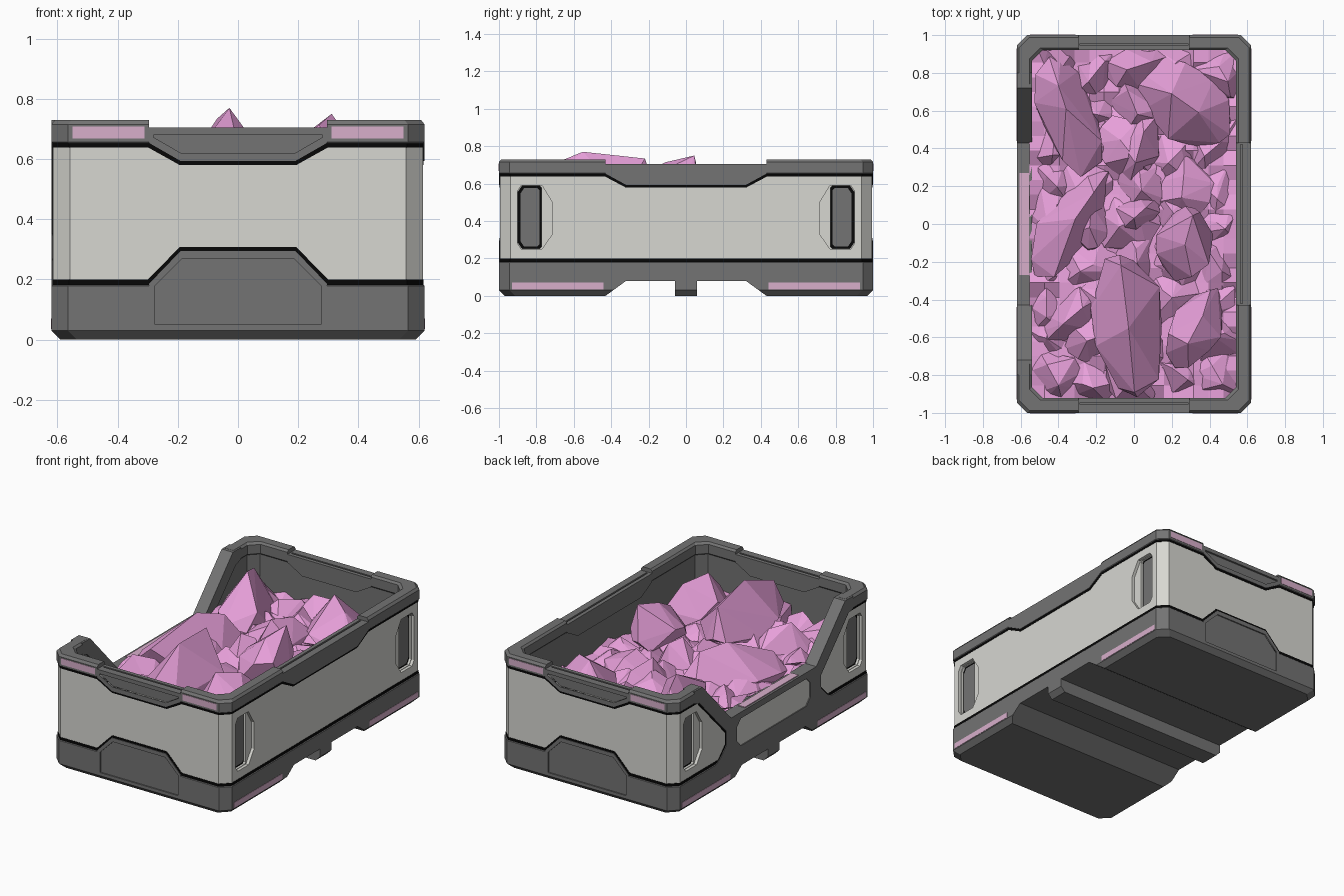
import bpy, bmesh, math, random
from mathutils import Vector, Matrix

random.seed(7)
cube = bpy.data.objects.get("Cube")
if cube:
    bpy.data.objects.remove(cube)


def material(name, r, g, b):
    m = bpy.data.materials.new(name)
    m.use_nodes = True
    m.diffuse_color = (r, g, b, 1)
    m.node_tree.nodes["Principled BSDF"].inputs["Base Color"].default_value = (r, g, b, 1)
    return m


PANEL = material("light grey panel", 0.68, 0.68, 0.64)
TRIM = material("dark grey trim", 0.172, 0.172, 0.172)
SEAM = material("black seam", 0.002, 0.002, 0.002)
GLOW = material("pale pink strip", 0.69, 0.43, 0.60)
CRYSTAL = material("pink crystal", 0.88, 0.385, 0.77)

HX, HY, CH = 0.62, 1.0, 0.055


def finish(name, bm, mat):
    bmesh.ops.recalc_face_normals(bm, faces=bm.faces)
    me = bpy.data.meshes.new(name)
    bm.to_mesh(me)
    bm.free()
    if mat:
        me.materials.append(mat)
    ob = bpy.data.objects.new(name, me)
    bpy.context.collection.objects.link(ob)
    return ob


def octagon(inset, z):
    x, y = HX - inset, HY - inset
    return [(x, CH - y, z), (x, y - CH, z), (x - CH, y, z), (CH - x, y, z),
            (-x, y - CH, z), (-x, CH - y, z), (CH - x, -y, z), (x - CH, -y, z)]


def loft(name, profile, mat, ring=True):
    """Sweep an (inset, z) profile round the chamfered outline."""
    bm = bmesh.new()
    loops = [[bm.verts.new(p) for p in octagon(*level)] for level in profile]
    pairs = list(zip(loops, loops[1:]))
    if ring:
        pairs.append((loops[-1], loops[0]))
    else:
        bm.faces.new(loops[0])
        bm.faces.new(loops[-1])
    for a, b in pairs:
        for i in range(8):
            j = (i + 1) % 8
            bm.faces.new((a[i], a[j], b[j], b[i]))
    return finish(name, bm, mat)


def place(side, u, z, inset):
    return {"front": (u, inset - HY, z), "back": (-u, HY - inset, z),
            "right": (HX - inset, u, z), "left": (inset - HX, -u, z)}[side]


def plate(name, side, pts, outer, inner, mat=None):
    """Prism from a (u, z) outline on one side, between two insets."""
    bm = bmesh.new()
    a = [bm.verts.new(place(side, u, z, outer)) for u, z in pts]
    b = [bm.verts.new(place(side, u, z, inner)) for u, z in pts]
    bm.faces.new(a)
    bm.faces.new(b)
    for i in range(len(a)):
        j = (i + 1) % len(a)
        bm.faces.new((a[i], a[j], b[j], b[i]))
    return finish(name, bm, mat)


def mirror(half):
    return half + [(-u, z) for u, z in reversed(half)]


def rect(u0, u1, z0, z1):
    return [(u0, z0), (u1, z0), (u1, z1), (u0, z1)]


def flip(s, pts):
    return [(s * u, z) for u, z in pts]


def cut(objects, cutters):
    for ob in objects:
        for c in cutters:
            mod = ob.modifiers.new("cut", "BOOLEAN")
            mod.object, mod.operation, mod.solver = c, "DIFFERENCE", "EXACT"
        dg = bpy.context.evaluated_depsgraph_get()
        me = bpy.data.meshes.new_from_object(ob.evaluated_get(dg))
        ob.modifiers.clear()
        ob.data = me
    for c in cutters:
        bpy.data.objects.remove(c)


# Shell rings
base = loft("base", [(0.03, 0), (0, 0.03), (0, 0.178), (0.008, 0.186)], TRIM, ring=False)
lower_seam = loft("lower_seam", [(0.004, 0.17), (0.004, 0.199), (0.05, 0.199), (0.05, 0.17)], SEAM)
body = loft("side_panels", [(0.006, 0.15), (0.006, 0.67), (0.06, 0.67), (0.06, 0.15)], PANEL)
liner = loft("inner_walls", [(0.05, 0.1), (0.05, 0.69), (0.07, 0.69), (0.07, 0.1)], TRIM)
upper_seam = loft("upper_seam", [(0.004, 0.639), (0.004, 0.67), (0.05, 0.67), (0.05, 0.639)], SEAM)
rim = loft("rim", [(0.006, 0.65), (0, 0.656), (0, 0.715), (0.012, 0.73),
                   (0.068, 0.73), (0.08, 0.718), (0.08, 0.66), (0.07, 0.65)], TRIM)

# Stepped trim in the middle of the walls
dips, rises, dip_seams, rise_seams = [], [], [], []
for side, wide, narrow in (("front", 0.295, 0.19), ("back", 0.295, 0.19), ("right", 0.43, 0.32)):
    dips.append(plate(side + "_rim_drop", side, mirror([(wide, 0.685), (wide, 0.653), (narrow, 0.593)]),
                      0, 0.08, TRIM))
    dip_seams.append(plate(side + "_rim_drop_seam", side,
                           mirror([(wide + 0.005, 0.66), (wide + 0.005, 0.639), (narrow + 0.004, 0.58)]),
                           0.004, 0.04, SEAM))
    cut([rim], [plate("cutter", side, rect(-wide, wide, 0.705, 0.8), -0.1, 0.15)])
    cut([rim], [plate("cutter", side, rect(0.01 - wide, wide - 0.01, 0.693, 0.8), 0.045, 0.056)])
for side in ("front", "back"):
    rises.append(plate(side + "_base_rise", side, mirror([(0.295, 0.15), (0.295, 0.186), (0.19, 0.295)]),
                       0, 0.04, TRIM))
    rise_seams.append(plate(side + "_base_rise_seam", side, mirror([(0.30, 0.17), (0.30, 0.199), (0.193, 0.308)]),
                            0.004, 0.035, SEAM))

# Recesses in the end walls; the layers behind are cleared deeper than the trim
low_recess = mirror([(0.275, 0.05), (0.275, 0.18), (0.185, 0.27)])
high_recess = mirror([(0.28, 0.68), (0.28, 0.672), (0.19, 0.62)])
for outline, depth, trims, behind in (
        (low_recess, 0.008, [base] + rises, [lower_seam, body] + rise_seams),
        (high_recess, 0.012, [rim] + dips[:2], [upper_seam, body] + dip_seams[:2])):
    for objects, inner in ((trims, depth), (behind, 0.02)):
        cut(objects, [plate("cutter", s, outline, -0.1, inner) for s in ("front", "back")])

# Channels under the base either side of the centre rib
channel = [(0.06, -0.05), (0.06, 0.08), (0.32, 0.08), (0.43, 0), (0.43, -0.05)]
cut([base], [plate("cutter", "right", flip(s, channel), -0.1, 1.4) for s in (1, -1)])

# Lowered loading side with its frame
opening = mirror([(0.74, 0.9), (0.74, 0.725), (0.445, 0.405)])
cut([rim, upper_seam, body, liner], [plate("cutter", "left", opening, -0.1, 0.14)])
frame = [(0.72, 0.729), (0.43, 0.42), (0, 0.42), (0, 0.38), (0.33, 0.38), (0.37, 0.34), (0.37, 0.25),
         (0.33, 0.205), (0, 0.205), (0, 0.17), (0.60, 0.17), (0.54, 0.2), (0.475, 0.265), (0.475, 0.35),
         (0.75, 0.637), (0.80, 0.653), (0.80, 0.729)]
frame_seam = [(0.74, 0.637), (0.46, 0.35), (0.46, 0.265), (0.52, 0.195), (0.555, 0.195),
              (0.484, 0.269), (0.484, 0.346), (0.765, 0.639)]
for s, end in ((1, "front"), (-1, "back")):
    plate(end + "_opening_frame", "left", flip(s, frame), 0, 0.08, TRIM)
    plate(end + "_opening_seam", "left", flip(s, frame_seam), 0.004, 0.03, SEAM)
bpy.ops.mesh.primitive_cube_add(size=1, location=(-0.581, 0, 0.421))
sill = bpy.context.object
sill.name = "sill_strip"
sill.scale = (0.05, 0.54, 0.008)
sill.data.materials.append(GLOW)

# Hand grips and coloured strips
scoop = [(0.90, 0.28), (0.88, 0.25), (0.77, 0.25), (0.715, 0.33), (0.715, 0.5),
         (0.77, 0.59), (0.88, 0.59), (0.90, 0.56)]


def slot(m):
    return [(0.90 - m, 0.28 + m), (0.88 - m, 0.25 + m), (0.78 + m, 0.25 + m), (0.77 + m, 0.26 + m),
            (0.77 + m, 0.58 - m), (0.78 + m, 0.59 - m), (0.88 - m, 0.59 - m), (0.90 - m, 0.56 - m)]


for side in ("right", "left"):
    for s in (1, -1):
        cut([body], [plate("cutter", side, flip(s, scoop), -0.1, 0.025)])
        cut([body], [plate("cutter", side, flip(s, slot(0.003)), -0.1, 0.045)])
        plate(side + "_grip_border", side, flip(s, slot(0)), 0.04, 0.055, SEAM)
        plate(side + "_grip_pad", side, flip(s, slot(0.014)), 0.037, 0.055, TRIM)
        plate(side + "_base_strip", side, flip(s, rect(0.44, 0.93, 0.035, 0.07)), -0.002, 0.006, GLOW)
for side in ("front", "back"):
    for s in (1, -1):
        plate(side + "_rim_strip", side, flip(s, rect(0.31, 0.55, 0.668, 0.708)), -0.002, 0.006, GLOW)


# Crystals
def crystal(bm, x, y, peak, long, wide, deg, apex, ridge, height=0.2, count=11):
    """Faceted hull with a ridge from apex to ridge, as fractions of its length."""
    rot = Matrix.Rotation(math.radians(deg), 3, "Z")
    pts = [Vector((apex * long, 0, height)), Vector((ridge * long, 0, height * 0.82)),
           Vector((long, 0, -0.02)), Vector((-long, 0, -0.04))]
    for i in range(count):
        a = math.tau * (i + random.random() * 0.7) / count
        t = random.uniform(-0.6, 0.4)
        r = math.sqrt(1 - t * t) * random.uniform(0.9, 1.08)
        pts.append(Vector((long * r * math.cos(a), wide * r * math.sin(a), height * t)))
    verts = []
    for p in pts:
        q = rot @ p + Vector((x, y, peak - height))
        verts.append(bm.verts.new((max(-0.545, min(0.545, q.x)), max(-0.925, min(0.925, q.y)), q.z)))
    hull = bmesh.ops.convex_hull(bm, input=verts)
    loose = {v for v in hull["geom_interior"] if isinstance(v, bmesh.types.BMVert)}
    bmesh.ops.delete(bm, geom=list(loose), context="VERTS")


bm = bmesh.new()
for row in (
    (-0.35, 0.58, 0.70, 0.32, 0.18, 108, 0.1, 0.5), (0.27, 0.64, 0.67, 0.29, 0.21, -35, -0.3, 0.3),
    (0.02, 0.37, 0.60, 0.24, 0.11, 75, -0.2, 0.5), (-0.33, 0.0, 0.67, 0.34, 0.15, 55, 0.1, 0.6),
    (0.0, 0.03, 0.62, 0.17, 0.10, 42, 0, 0.5), (0.27, -0.11, 0.75, 0.2, 0.16, 75, 0.8, 0),
    (-0.34, -0.5, 0.60, 0.22, 0.13, 40, -0.2, 0.4), (-0.03, -0.54, 0.77, 0.38, 0.21, 97, -0.03, 0.85),
    (0.33, -0.55, 0.70, 0.24, 0.14, 62, -0.4, 0.3),
):
    crystal(bm, *row)
finish("large_crystals", bm, CRYSTAL)

bm = bmesh.new()
for i in range(5):
    for j in range(9):
        x = -0.44 + 0.22 * i + random.uniform(-0.04, 0.04)
        y = -0.83 + 0.207 * j + random.uniform(-0.04, 0.04)
        peak = 0.46 + 0.06 * (1 - abs(x) / 0.55) + random.uniform(-0.01, 0.05)
        crystal(bm, x, y, peak, random.uniform(0.15, 0.2), random.uniform(0.12, 0.17),
                random.uniform(0, 180), random.uniform(-0.4, 0), random.uniform(0.1, 0.5), 0.11, 9)
finish("small_crystals", bm, CRYSTAL)

# Rubble bed under the crystals
bm = bmesh.new()
bmesh.ops.create_grid(bm, x_segments=14, y_segments=24, size=1)
for v in bm.verts:
    v.co = (v.co.x * 0.552, v.co.y * 0.932, 0.42 + random.uniform(-0.04, 0.04))
finish("crystal_bed", bm, CRYSTAL)
